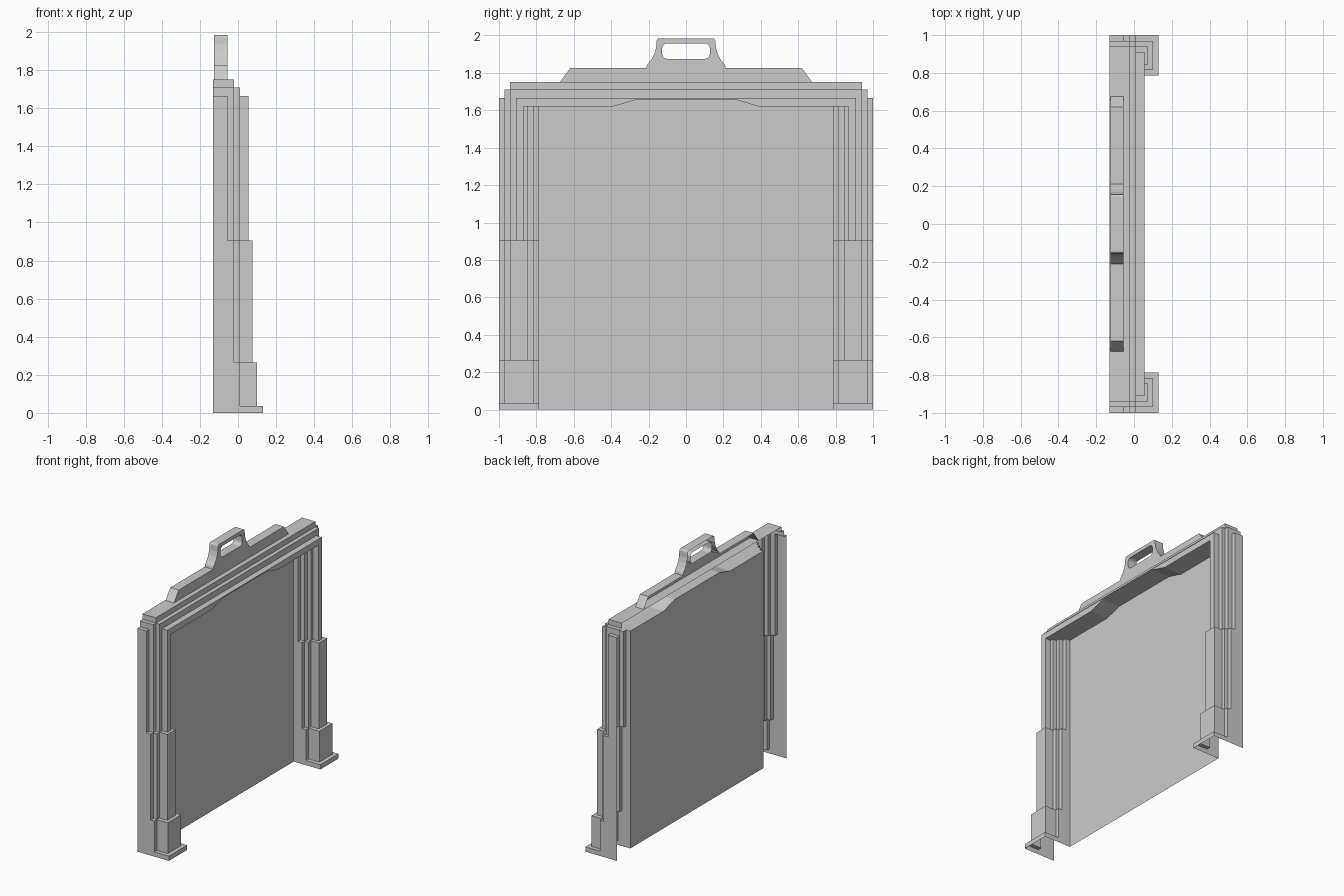
import bpy, bmesh, math

if "Cube" in bpy.data.objects:
    bpy.data.objects.remove(bpy.data.objects["Cube"])

BACK, PANEL_X = -0.13, -0.09
SOFFIT, PEAK = 1.62, 1.657
XS = [BACK, PANEL_X, -0.055, -0.02, 0.01, 0.055, 0.075, 0.10, 0.13]
YP = [0.265, 0.39, 0.785, 0.815, 0.845, 0.87, 0.91, 0.94, 0.97, 1.0]
YS = [-y for y in reversed(YP)] + YP
ZS = [0, 0.035, 0.265, 0.905, SOFFIT, 1.665, 1.71, 1.75]

# Stepped post sections: (top z, [(front x, inner y, outer y), ...])
S = [(0.785, 1.0), (0.815, 0.97), (0.845, 0.94), (0.87, 0.91)]
SECTIONS = [
    (0.035, [0.13]),
    (0.265, [0.01, 0.10]),
    (0.905, [-0.02, 0.01, 0.075]),
    (9.0, [-0.055, -0.02, 0.01, 0.055]),
]


def solid(x, y, z):
    """True where the stepped surround is solid."""
    y = abs(y)
    if z < 0 or z > 1.75 or x < BACK:
        return False
    fronts = next(f for top, f in SECTIONS if z < top)
    step = next((i for i, f in enumerate(fronts) if x < f), None)
    if step is None or y > S[step][1]:
        return False
    if z < SOFFIT:
        return y > S[step][0]
    top_x = 1.75 if x < -0.02 else 1.71 if x < 0.01 else 1.665
    top_y = 1.75 if y < 0.94 else 1.71 if y < 0.97 else 1.665
    return z < min(top_x, top_y)


def finish(name, bm):
    me = bpy.data.meshes.new(name)
    bm.to_mesh(me)
    bm.free()
    ob = bpy.data.objects.new(name, me)
    bpy.context.collection.objects.link(ob)
    return ob


def stepped_shell(name, keep):
    """Outer skin of the solid cells chosen by keep, open at the back and floor."""
    bm = bmesh.new()
    grid = (XS, YS, ZS)
    cache = {}

    def vert(p):
        if p not in cache:
            x, y, z = p
            # raise the middle of the soffit
            if z == SOFFIT and abs(y) < 0.3:
                z = PEAK
            cache[p] = bm.verts.new((x, y, z))
        return cache[p]

    def mid(axis, i):
        g = grid[axis]
        if i < 0:
            return g[0] - 0.1
        if i >= len(g) - 1:
            return g[-1] + 0.1
        return (g[i] + g[i + 1]) / 2

    for i in range(len(XS) - 1):
        for j in range(len(YS) - 1):
            for k in range(len(ZS) - 1):
                cell = (i, j, k)
                c = [mid(a, cell[a]) for a in range(3)]
                if not (solid(*c) and keep(*c)):
                    continue
                for a in range(3):
                    for d in (-1, 1):
                        n = list(cell)
                        n[a] += d
                        nc = [mid(b, n[b]) for b in range(3)]
                        if solid(*nc):
                            continue
                        if d < 0 and (a == 0 or (a == 2 and k == 0)):
                            continue
                        # no jamb or soffit behind the panel
                        inward = (a == 1 and d * c[1] < 0) or (a == 2 and d < 0)
                        if i == 0 and inward:
                            continue
                        b, e = (a + 1) % 3, (a + 2) % 3
                        quad = []
                        for ub, ue in ((0, 0), (1, 0), (1, 1), (0, 1)):
                            p = [0, 0, 0]
                            p[a] = grid[a][cell[a] + (d > 0)]
                            p[b] = grid[b][cell[b] + ub]
                            p[e] = grid[e][cell[e] + ue]
                            quad.append(vert(tuple(p)))
                        bm.faces.new(quad if d > 0 else quad[::-1])
    bmesh.ops.dissolve_limit(bm, angle_limit=0.01, verts=bm.verts, edges=bm.edges)
    return finish(name, bm)


# Posts and lintel
stepped_shell("left_post", lambda x, y, z: z < SOFFIT and y < 0)
stepped_shell("right_post", lambda x, y, z: z < SOFFIT and y > 0)
stepped_shell("lintel", lambda x, y, z: z > SOFFIT)

# Recessed panel
bm = bmesh.new()
outline = [(-0.785, 0), (0.785, 0), (0.785, SOFFIT), (0.39, SOFFIT),
           (0.265, PEAK), (-0.265, PEAK), (-0.39, SOFFIT), (-0.785, SOFFIT)]
bm.faces.new([bm.verts.new((PANEL_X, y, z)) for y, z in outline])
finish("panel", bm)


def arc(cy, cz, r, a0, a1, n):
    return [(cy + r * math.cos(math.radians(a0 + (a1 - a0) * i / n)),
             cz + r * math.sin(math.radians(a0 + (a1 - a0) * i / n))) for i in range(n + 1)]


# Crest plate with a slotted handle
half = [(0.675, 1.75), (0.62, 1.825), (0.213, 1.825), (0.208, 1.842), (0.186, 1.87),
        (0.17, 1.9), (0.16, 1.935)] + arc(0.14, 1.97, 0.015, 0, 90, 3)
half = [(y, z) if z < 1.95 else (y + 0.002, z) for y, z in half]
outer = half + [(-y, z) for y, z in reversed(half)]
slot = (arc(0.10, 1.93, 0.028, 0, 90, 4) + arc(-0.10, 1.93, 0.028, 90, 180, 4)
        + arc(-0.10, 1.903, 0.028, 180, 270, 4) + arc(0.10, 1.903, 0.028, 270, 360, 4))

bm = bmesh.new()
front_edges = []
for loop, closed in ((outer, False), (slot, True)):
    f = [bm.verts.new((-0.055, y, z)) for y, z in loop]
    b = [bm.verts.new((-0.125, y, z)) for y, z in loop]
    for i in range(len(loop)):
        j = (i + 1) % len(loop)
        if closed or j:
            face = bm.faces.new((f[i], b[i], b[j], f[j]))
            if closed:
                face.normal_flip()
            front_edges.append(bm.edges.get((f[i], f[j])))
        else:
            front_edges.append(bm.edges.new((f[i], f[j])))
bmesh.ops.triangle_fill(bm, edges=front_edges, use_beauty=True, use_dissolve=True, normal=(1, 0, 0))
finish("crest_handle", bm)
